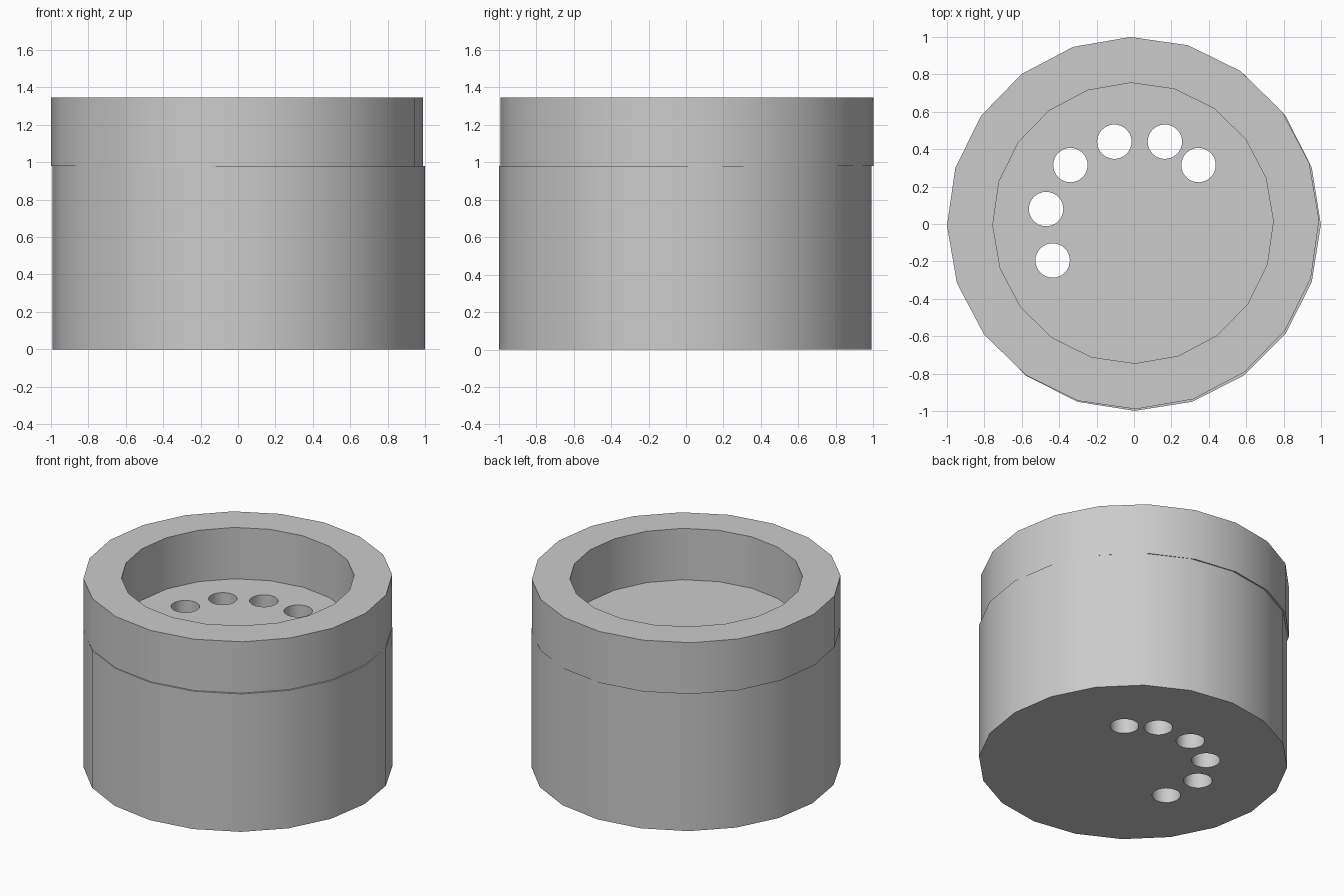
import bpy
import bmesh
from math import tau, radians
from mathutils import Matrix, Vector

SIDES = 20
SPLIT, TOP = 0.98, 1.345
HOLE_RADIUS = 0.092
HOLES = [(-0.435, -0.195), (-0.47, 0.08), (-0.34, 0.315),
         (-0.105, 0.44), (0.165, 0.44), (0.345, 0.315)]

cube = bpy.data.objects.get("Cube")
if cube:
    bpy.data.objects.remove(cube, do_unlink=True)

grey = bpy.data.materials.new("plain_grey")
grey.use_nodes = True
colour = (0.6, 0.6, 0.6, 1)
grey.diffuse_color = colour
grey.node_tree.nodes["Principled BSDF"].inputs["Base Color"].default_value = colour


def lathe(name, profile, sides, centre, turn=0.0):
    """Spin a (radius, z) profile around a vertical axis."""
    bm = bmesh.new()
    rings = [[bm.verts.new(Matrix.Rotation(turn + tau * i / sides, 3, "Z") @ Vector((r, 0, z)))
              for i in range(sides)] for r, z in profile]
    return bm, rings


def add_object(name, bm, centre):
    bmesh.ops.recalc_face_normals(bm, faces=bm.faces)
    mesh = bpy.data.meshes.new(name)
    bm.to_mesh(mesh)
    bm.free()
    mesh.materials.append(grey)
    obj = bpy.data.objects.new(name, mesh)
    obj.location = (*centre, 0)
    bpy.context.collection.objects.link(obj)
    return obj


def skin(bm, a, b):
    for i in range(len(a)):
        j = (i + 1) % len(a)
        bm.faces.new((a[i], a[j], b[j], b[i]))


def cylinder(name, radius, z0, z1, sides, centre, turn=0.0):
    bm, (low, high) = lathe(name, [(radius, z0), (radius, z1)], sides, centre, turn)
    skin(bm, low, high)
    bm.faces.new(low)
    bm.faces.new(high)
    return add_object(name, bm, centre)


def smooth(obj):
    bpy.ops.object.select_all(action="DESELECT")
    obj.select_set(True)
    bpy.context.view_layer.objects.active = obj
    bpy.ops.object.shade_smooth_by_angle(angle=radians(30))


# Solid lower body, drilled through by an arc of round holes
body = cylinder("body", 0.995, 0, SPLIT, SIDES, (0.004, -0.004))
for index, spot in enumerate(HOLES):
    drill = cylinder(f"drill_{index}", HOLE_RADIUS, -0.1, SPLIT + 0.1, 32, spot)
    drill.hide_render = True
    cut = body.modifiers.new("hole", "BOOLEAN")
    cut.operation = "DIFFERENCE"
    cut.solver = "EXACT"
    cut.object = drill
    bpy.context.view_layer.objects.active = body
    bpy.ops.object.modifier_apply(modifier=cut.name)
    bpy.data.objects.remove(drill, do_unlink=True)
smooth(body)

# Raised rim, a thick open ring resting on the body
centre = (-0.005, 0.005)
bm, rings = lathe("rim", [(0.995, SPLIT), (0.995, TOP), (0.75, TOP), (0.75, SPLIT)],
                  SIDES, centre, radians(0.8))
for k, ring in enumerate(rings):
    skin(bm, ring, rings[(k + 1) % len(rings)])
rim = add_object("rim", bm, centre)
smooth(rim)
